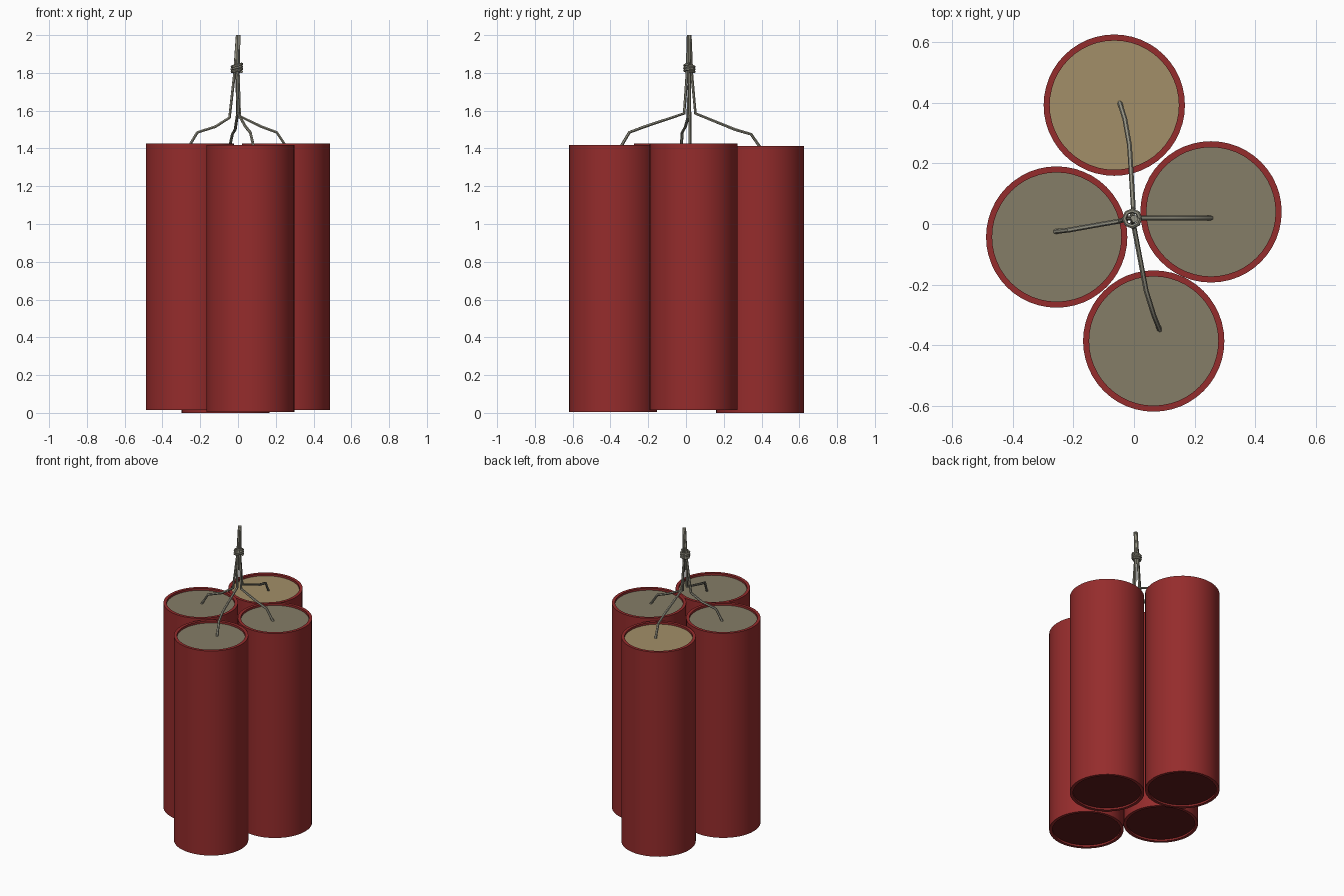
import bpy, bmesh, math
from mathutils import Vector

if "Cube" in bpy.data.objects:
    bpy.data.objects.remove(bpy.data.objects["Cube"])


def material(name, color):
    m = bpy.data.materials.new(name)
    m.diffuse_color = (*color, 1)
    m.use_nodes = True
    m.node_tree.nodes["Principled BSDF"].inputs["Base Color"].default_value = m.diffuse_color
    return m


RED = material("red_paper", (0.30, 0.025, 0.025))
DARK = material("dark_red", (0.11, 0.01, 0.01))
GREY = material("grey_fill", (0.235, 0.205, 0.135))
TAN = material("tan_fill", (0.36, 0.275, 0.14))
CORD = material("cord", (0.29, 0.28, 0.22))

R, INNER, SIDES = 0.233, 0.213, 48


def smooth(ob):
    bpy.ops.object.select_all(action='DESELECT')
    bpy.context.view_layer.objects.active = ob
    ob.select_set(True)
    bpy.ops.object.shade_smooth_by_angle(angle=math.radians(40))


def tube(name, x, y, z0, z1, fill):
    """Round paper tube turned from a profile, with recessed ends."""
    profile = [(INNER, z0 + 0.012), (INNER, z0), (R, z0),
               (R, z1), (INNER, z1), (INNER, z1 - 0.014)]
    bm = bmesh.new()
    rings = []
    for r, z in profile:
        rings.append([bm.verts.new((x + r * math.cos(2 * math.pi * i / SIDES),
                                    y + r * math.sin(2 * math.pi * i / SIDES), z))
                      for i in range(SIDES)])
    for a, b in zip(rings, rings[1:]):
        for i in range(SIDES):
            j = (i + 1) % SIDES
            bm.faces.new((a[i], a[j], b[j], b[i]))
    bm.faces.new(rings[0][::-1]).material_index = 1
    bm.faces.new(rings[-1]).material_index = 2
    me = bpy.data.meshes.new(name)
    bm.to_mesh(me)
    bm.free()
    for m in (RED, DARK, fill):
        me.materials.append(m)
    ob = bpy.data.objects.new(name, me)
    bpy.context.collection.objects.link(ob)
    smooth(ob)


def cord(name, points, radius, cyclic=False):
    """Cord swept along a path and converted to a mesh."""
    cu = bpy.data.curves.new(name, 'CURVE')
    cu.dimensions = '3D'
    cu.bevel_depth = radius
    cu.bevel_resolution = 1
    cu.use_fill_caps = True
    sp = cu.splines.new('POLY')
    sp.points.add(len(points) - 1)
    for p, co in zip(sp.points, points):
        p.co = (*co, 1)
    sp.use_cyclic_u = cyclic
    cu.materials.append(CORD)
    ob = bpy.data.objects.new(name, cu)
    bpy.context.collection.objects.link(ob)
    bpy.ops.object.select_all(action='DESELECT')
    bpy.context.view_layer.objects.active = ob
    ob.select_set(True)
    bpy.ops.object.convert(target='MESH')
    smooth(bpy.context.object)


# Four tubes, each at a slightly different height
tube("back_tube", -0.065, 0.392, 0.0, 1.412, TAN)
tube("right_tube", 0.254, 0.04, 0.015, 1.427, GREY)
tube("left_tube", -0.255, -0.043, 0.015, 1.427, GREY)
tube("front_tube", 0.065, -0.386, 0.006, 1.418, GREY)

# Cords rising from each tube and gathering at the top
cord("right_cord", [(0.255, 0.02, 1.41), (0.205, 0.02, 1.485), (0.125, 0.02, 1.515),
                    (0.01, 0.02, 1.57), (0.002, 0.018, 1.8), (0.006, 0.016, 2.0)], 0.008)
cord("left_cord", [(-0.26, -0.025, 1.41), (-0.215, -0.02, 1.485), (-0.12, -0.003, 1.515),
                   (-0.045, 0.01, 1.563), (-0.018, 0.02, 1.8), (-0.004, 0.02, 2.0)], 0.008)
cord("front_cord", [(0.085, -0.35, 1.4), (0.065, -0.30, 1.485), (0.04, -0.22, 1.515),
                    (0.0, -0.01, 1.585), (-0.005, 0.006, 1.8), (0.0, 0.012, 2.0)], 0.008)
cord("back_cord", [(-0.047, 0.4, 1.395), (-0.03, 0.345, 1.475), (-0.015, 0.26, 1.5),
                   (-0.002, 0.05, 1.585), (-0.006, 0.03, 1.8), (0.002, 0.022, 2.0)], 0.008)

# Wrapped binding: three slightly tilted turns
turns, steps = 3, 8
binding = []
for i in range(turns * steps + 1):
    a = 2 * math.pi * i / steps
    binding.append((-0.006 + 0.026 * math.cos(a), 0.018 + 0.026 * math.sin(a),
                    1.803 + 0.04 * i / (turns * steps) + 0.004 * math.cos(a)))
cord("binding", binding, 0.0075)
